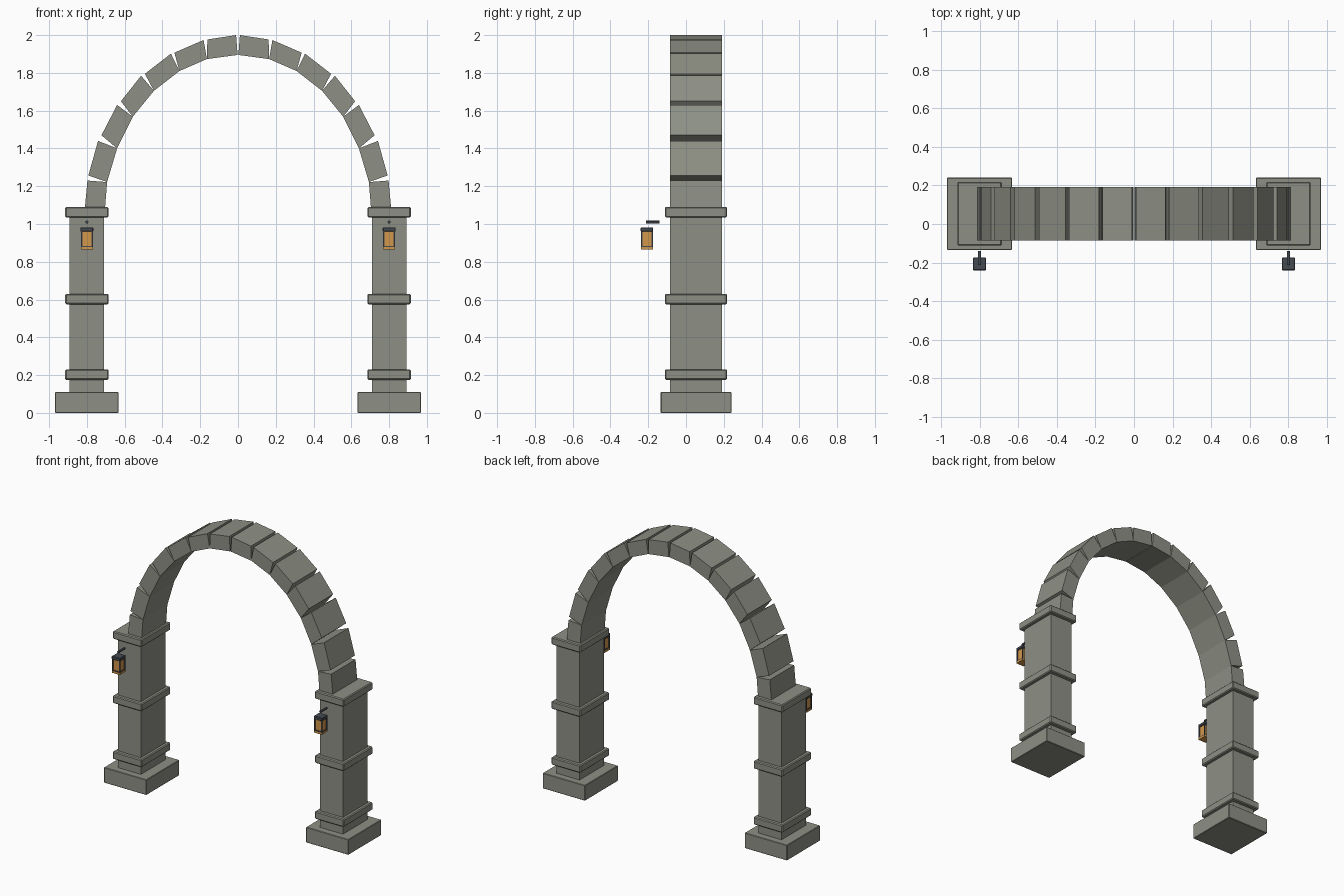
import bpy, bmesh

if "Cube" in bpy.data.objects:
    bpy.data.objects.remove(bpy.data.objects["Cube"])

def material(name, color):
    m = bpy.data.materials.new(name)
    m.diffuse_color = (*color, 1)
    m.use_nodes = True
    m.node_tree.nodes["Principled BSDF"].inputs["Base Color"].default_value = m.diffuse_color
    return m

stone = material("stone", (0.27, 0.28, 0.235))
iron = material("iron", (0.06, 0.07, 0.085))
amber = material("amber", (0.65, 0.31, 0.07))
YC = 0.053  # depth centre of the stonework

def add_object(name, bm, mat, bevel=0):
    bmesh.ops.recalc_face_normals(bm, faces=bm.faces)
    me = bpy.data.meshes.new(name)
    bm.to_mesh(me)
    bm.free()
    me.materials.append(mat)
    ob = bpy.data.objects.new(name, me)
    bpy.context.collection.objects.link(ob)
    if bevel:
        b = ob.modifiers.new("bevel", 'BEVEL')
        b.width, b.segments = bevel, 1
    return ob

def box(name, x, y, z0, z1, hx, hy, mat, bevel=0):
    bm = bmesh.new()
    bmesh.ops.create_cube(bm, size=1)
    for v in bm.verts:
        v.co = (x + v.co.x * 2 * hx, y + v.co.y * 2 * hy, z0 + (v.co.z + 0.5) * (z1 - z0))
    return add_object(name, bm, mat, bevel)

def arch_block(name, outline):
    bm = bmesh.new()
    rings = [[bm.verts.new((x, YC + d, z)) for x, z in outline] for d in (-0.138, 0.138)]
    for r in rings:
        bm.faces.new(r)
    for i in range(4):
        j = (i + 1) % 4
        bm.faces.new((rings[0][i], rings[0][j], rings[1][j], rings[1][i]))
    return add_object(name, bm, stone)

# arch stones: shared inner joints, separate outer corners leave wedge gaps
inner = [(0.002, 1.895), (0.165, 1.873), (0.31, 1.81), (0.445, 1.705),
         (0.557, 1.568), (0.64, 1.40), (0.693, 1.222), (0.705, 1.07)]
outer = [((0.01, 2.0), (0.162, 1.977)), ((0.182, 1.974), (0.337, 1.907)),
         ((0.355, 1.902), (0.493, 1.795)), ((0.513, 1.785), (0.62, 1.65)),
         ((0.64, 1.63), (0.723, 1.47)), ((0.741, 1.44), (0.792, 1.257)),
         ((0.797, 1.23), (0.812, 1.07))]

for side, s in (("left", -1), ("right", 1)):
    x = 0.8 * s
    for i, (a, b) in enumerate(outer):
        pts = [inner[i], a, b, inner[i + 1]]
        arch_block(f"{side}_arch_stone_{i + 1}", [(px * s, pz) for px, pz in pts])

    # pillar: plinth, shaft and three bands
    box(f"{side}_plinth", x, YC, 0, 0.11, 0.168, 0.187, stone, 0.003)
    box(f"{side}_shaft", x, YC, 0.1, 1.06, 0.091, 0.138, stone)
    for i, z in enumerate((0.175, 0.575, 1.035)):
        box(f"{side}_band_{i + 1}", x, YC, z, z + 0.055, 0.115, 0.165, stone, 0.006)

    # lantern: roof, glass, posts, rails and foot
    y = -0.207
    box(f"{side}_lantern_roof", x, y, 0.96, 0.982, 0.034, 0.033, iron, 0.003)
    box(f"{side}_lantern_glass", x, y, 0.878, 0.962, 0.026, 0.026, amber)
    box(f"{side}_lantern_foot", x, y, 0.864, 0.878, 0.032, 0.032, amber)
    for i, (px, py) in enumerate(((-1, -1), (1, -1), (1, 1), (-1, 1))):
        box(f"{side}_lantern_post_{i + 1}", x + px * 0.028, y + py * 0.028,
            0.872, 0.962, 0.004, 0.004, iron)
    for d in (-1, 1):
        box(f"{side}_lantern_rail_x", x, y + d * 0.028, 0.878, 0.884, 0.028, 0.003, iron)
        box(f"{side}_lantern_rail_y", x + d * 0.028, y, 0.878, 0.884, 0.003, 0.028, iron)

    # bracket rod
    bpy.ops.mesh.primitive_cylinder_add(vertices=12, radius=0.008, depth=0.074,
                                        location=(x, -0.176, 1.01), rotation=(1.570796, 0, 0))
    rod = bpy.context.object
    rod.name = f"{side}_lantern_bracket"
    rod.data.materials.append(iron)
    bpy.ops.object.shade_smooth_by_angle()
